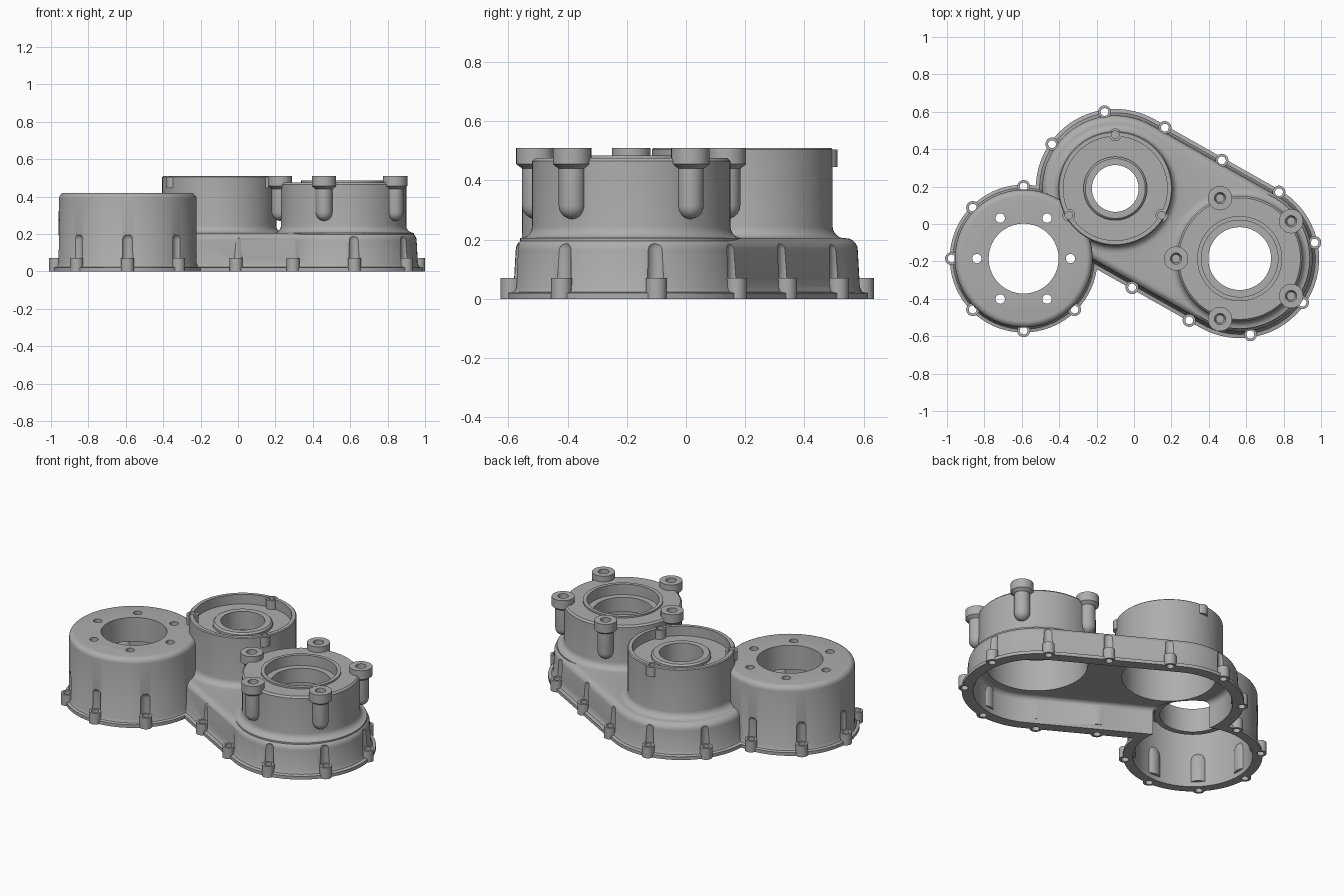
import bpy, bmesh
from math import sin, cos, pi, radians, atan2

if "Cube" in bpy.data.objects:
    bpy.data.objects.remove(bpy.data.objects["Cube"], do_unlink=True)

metal = bpy.data.materials.new("cast_grey")
metal.use_nodes = True
GREY = (0.42, 0.42, 0.42, 1)
metal.diffuse_color = GREY
metal.node_tree.nodes["Principled BSDF"].inputs["Base Color"].default_value = GREY

LEFT, MID, RIGHT = (-0.59, -0.185), (-0.10, 0.19), (0.565, -0.185)


def outline(centres, r, n):
    """Circle round one centre, or a belt round two."""
    if len(centres) == 1:
        (x, y), = centres
        return [(x + r * cos(2 * pi * i / n), y + r * sin(2 * pi * i / n)) for i in range(n)]
    (ax, ay), (bx, by) = centres
    tilt = atan2(by - ay, bx - ax) - pi / 2
    pts = []
    for x, y, start in ((bx, by, tilt), (ax, ay, tilt + pi)):
        for i in range(n // 2 + 1):
            a = start + 2 * pi * i / n
            pts.append((x + r * cos(a), y + r * sin(a)))
    return pts


def stack(name, centres, profile, n=72):
    """Solid from (radius, height) rings, listed upwards."""
    bm = bmesh.new()
    rings = [[bm.verts.new((x, y, z)) for x, y in outline(centres, r, n)] for r, z in profile]
    for low, high in zip(rings, rings[1:]):
        for i in range(len(low)):
            j = (i + 1) % len(low)
            bm.faces.new((low[i], low[j], high[j], high[i]))
    bm.faces.new(rings[0][::-1])
    bm.faces.new(rings[-1])
    mesh = bpy.data.meshes.new(name)
    bm.to_mesh(mesh)
    bm.free()
    mesh.materials.append(metal)
    ob = bpy.data.objects.new(name, mesh)
    bpy.context.collection.objects.link(ob)
    return ob


def rod(name, centre, r, z0, z1, n=72):
    return stack(name, [centre], [(r, z0), (r, z1)], n)


def combine(target, tools, operation):
    for tool in tools:
        mod = target.modifiers.new("combine", 'BOOLEAN')
        mod.operation, mod.solver, mod.object = operation, 'MANIFOLD', tool
        bpy.context.view_layer.objects.active = target
        bpy.ops.object.modifier_apply(modifier=mod.name)
        bpy.data.objects.remove(tool, do_unlink=True)


def arc(r, z, size, start, end, steps=5):
    return [(r + size * cos(radians(start + (end - start) * i / steps)),
             z + size * sin(radians(start + (end - start) * i / steps))) for i in range(steps + 1)]


def polar(centre, r, deg):
    return (centre[0] + r * cos(radians(deg)), centre[1] + r * sin(radians(deg)))


# Bolt positions round the flange
bolts = [polar(LEFT, 0.385, a) for a in (90, 135, 180, 225, 270, 315)]
bolts += [polar(MID, 0.413, a) for a in (98, 145)]
bolts += [polar(RIGHT, 0.41, a) for a in (12, -35, -82)]
bolts += [(0.165, 0.515), (0.47, 0.34), (0.775, 0.17), (0.295, -0.515), (-0.01, -0.34)]

# Outer body: belt-shaped base, tall drum and two round bosses
housing = stack("gear_housing", [MID, RIGHT],
                [(0.425, 0), (0.425, 0.02), (0.405, 0.024), (0.397, 0.04)] + arc(0.35, 0.165, 0.04, 0, 90))
drum = stack("drum", [LEFT], [(0.395, 0), (0.395, 0.02), (0.378, 0.024), (0.37, 0.04)]
             + arc(0.335, 0.387, 0.033, 0, 90))
mid_boss = stack("middle_boss", [MID], [(0.345, 0.1)] + arc(0.345, 0.245, 0.04, 270, 180)
                 + [(0.305, 0.505), (0.3, 0.51)])
right_boss = stack("right_boss", [RIGHT], [(0.375, 0.1)] + arc(0.375, 0.245, 0.04, 270, 180)
                   + [(0.335, 0.465), (0.325, 0.475), (0.227, 0.475), (0.227, 0.485)])
combine(housing, [drum, mid_boss, right_boss], 'UNION')

# Bolt clearance grooves with domed tops
combine(housing, [stack("groove", [p], [(0.032, 0.05)] + arc(0, 0.17, 0.032, 0, 85), 24)
                  for p in bolts], 'DIFFERENCE')

# Inner cavity, keeping bulges behind the grooves and hanging bearing tubes
cavity = stack("cavity", [MID, RIGHT], [(0.36, -0.1)] + arc(0.33, 0.14, 0.03, 0, 90))
combine(cavity, [rod("drum_cavity", LEFT, 0.34, -0.1, 0.38),
                 rod("mid_cavity", MID, 0.268, 0.05, 0.40),
                 rod("right_cavity", RIGHT, 0.29, 0.05, 0.40)], 'UNION')
combine(cavity, [stack("bulge", [p], [(0.062, 0.03)] + arc(0, 0.17, 0.062, 0, 85), 24) for p in bolts]
        + [rod("drum_tube", LEFT, 0.22, 0.27, 0.5),
           rod("mid_tube", MID, 0.165, 0.36, 0.5),
           rod("right_tube", RIGHT, 0.225, 0.33, 0.5)], 'DIFFERENCE')

# Top recess of the middle boss, with a raised collar
recess = rod("recess", MID, 0.278, 0.45, 0.6)
combine(recess, [stack("collar", [MID], [(0.17, 0.4), (0.17, 0.465), (0.16, 0.475)])], 'DIFFERENCE')

# Bores and drum screw holes
cuts = [cavity, recess,
        rod("drum_bore", LEFT, 0.187, -0.1, 0.6),
        rod("mid_bore", MID, 0.125, -0.1, 0.6),
        rod("right_bore", RIGHT, 0.168, -0.1, 0.6),
        rod("right_counterbore", RIGHT, 0.205, 0.42, 0.6)]
cuts += [rod("screw_hole", polar(LEFT, 0.25, a), 0.025, 0.35, 0.6, 24) for a in range(0, 360, 60)]
combine(housing, cuts, 'DIFFERENCE')

# Flange bolt tabs, middle rim ears and the five right boss lugs
ears = [polar(MID, 0.287, a) for a in (90, 210, 330)]
lugs = [polar(RIGHT, 0.34, a) for a in range(36, 396, 72)]
combine(housing, [rod("bolt_tab", p, 0.035, 0, 0.07, 32) for p in bolts]
        + [rod("rim_ear", p, 0.034, 0.445, 0.505, 32) for p in ears]
        + [stack("lug", [p], arc(0, 0.315, 0.045, -85, 0)
                 + [(0.045, 0.44), (0.065, 0.455), (0.065, 0.51)], 32) for p in lugs], 'UNION')
combine(housing, [rod("bolt_hole", p, 0.021, -0.1, 0.2, 24) for p in bolts]
        + [rod("ear_hole", p, 0.02, 0.46, 0.6, 24) for p in ears]
        + [stack("lug_hole", [p], [(0.022, 0.41), (0.03, 0.43), (0.03, 0.6)], 24) for p in lugs],
        'DIFFERENCE')

# Smooth shading with sharp machined edges
bpy.ops.object.select_all(action='DESELECT')
housing.select_set(True)
bpy.context.view_layer.objects.active = housing
bpy.ops.object.shade_smooth_by_angle(angle=radians(30))
